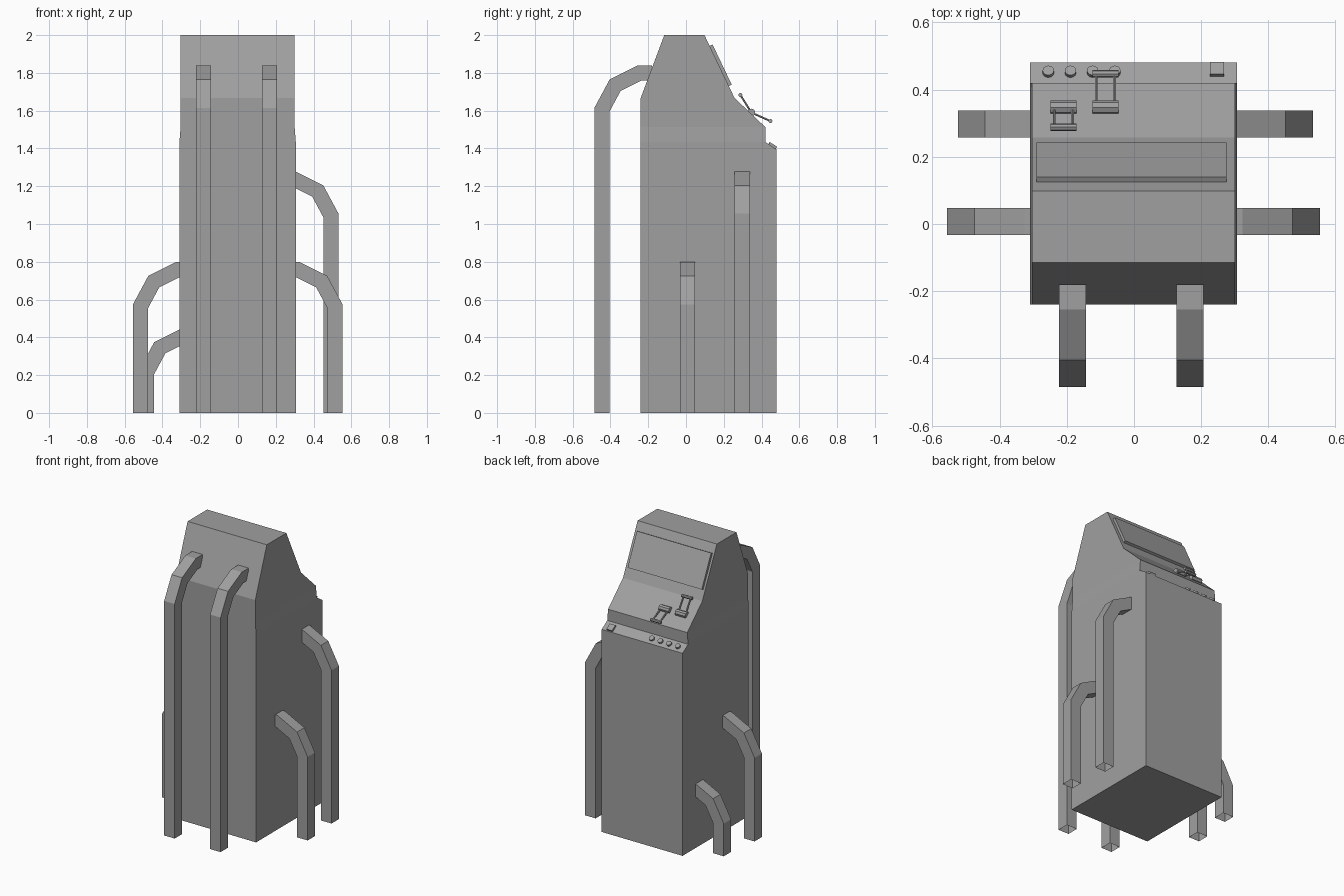
import bpy, bmesh, math
from mathutils import Vector, Matrix

cube = bpy.data.objects.get("Cube")
if cube:
    bpy.data.objects.remove(cube, do_unlink=True)

grey = bpy.data.materials.new("plain grey")
grey.use_nodes = True
grey.diffuse_color = (0.35, 0.35, 0.35, 1)
grey.node_tree.nodes["Principled BSDF"].inputs["Base Color"].default_value = grey.diffuse_color


def finish(name, bm):
    bmesh.ops.recalc_face_normals(bm, faces=bm.faces)
    mesh = bpy.data.meshes.new(name)
    bm.to_mesh(mesh)
    bm.free()
    mesh.materials.append(grey)
    obj = bpy.data.objects.new(name, mesh)
    bpy.context.collection.objects.link(obj)
    return obj


def extrude_x(bm, profile, x0, x1):
    """Extrude a (y, z) outline along x."""
    face = bm.faces.new([bm.verts.new((x0, y, z)) for y, z in profile])
    new = bmesh.ops.extrude_face_region(bm, geom=[face])["geom"]
    verts = [g for g in new if isinstance(g, bmesh.types.BMVert)]
    bmesh.ops.translate(bm, verts=verts, vec=(x1 - x0, 0, 0))


def slope_matrix(a, b, t, x, lift=0):
    """Frame on the slope a-b: local x across, y up the slope, z outward."""
    a, b = Vector((0, *a)), Vector((0, *b))
    up = (a - b).normalized()
    across = Vector((-1, 0, 0))
    out = across.cross(up)
    pos = a.lerp(b, t) + out * lift + Vector((x, 0, 0))
    return Matrix.Translation(pos) @ Matrix((across, up, out)).transposed().to_4x4()


def box(name, matrix, size):
    bm = bmesh.new()
    bmesh.ops.create_cube(bm, size=1, matrix=matrix @ Matrix.Diagonal((*size, 1)))
    return finish(name, bm)


def rod(name, start, end, radius, sides):
    start, end = Vector(start), Vector(end)
    d = end - start
    m = Matrix.Translation((start + end) / 2) @ d.to_track_quat("Z", "Y").to_matrix().to_4x4()
    bm = bmesh.new()
    bmesh.ops.create_cone(bm, cap_ends=True, segments=sides, radius1=radius,
                          radius2=radius, depth=d.length, matrix=m)
    return finish(name, bm)


# Cabinet: side outline, upper part slightly narrower
top_back, top_front = (-0.115, 2.0), (0.098, 2.0)
desk_back, desk_front = (0.257, 1.667), (0.42, 1.513)
ledge_back, ledge_front = (0.42, 1.434), (0.48, 1.395)
outline = [(-0.24, 0), (0.48, 0), ledge_front, ledge_back, desk_front,
           desk_back, top_front, top_back, (-0.24, 1.667)]
bm = bmesh.new()
extrude_x(bm, outline, -0.308, 0.308)
for z in (ledge_back[1], desk_front[1]):
    bmesh.ops.bisect_plane(bm, geom=bm.verts[:] + bm.edges[:] + bm.faces[:],
                           dist=0.0005, plane_co=(0, 0, z), plane_no=(0, 0, 1))
for v in bm.verts:
    if v.co.z > 1.5:
        v.co.x *= 0.98
    v.co.x -= 0.002
finish("cabinet", bm)

# Screen plate on the upper slope
box("screen", slope_matrix(top_front, desk_back, 0.49, -0.007, 0.007), (0.565, 0.236, 0.02))

# Buttons on the ledge
for i in range(4):
    m = slope_matrix(ledge_back, ledge_front, 0.5, -0.255 + 0.066 * i)
    out = m.to_3x3() @ Vector((0, 0, 0.013))
    rod(f"round_button_{i + 1}", m.translation - out, m.translation + out, 0.017, 12)
box("square_button", slope_matrix(ledge_back, ledge_front, 0.62, 0.247), (0.043, 0.044, 0.026))

# Two levers: drum on the desk, twin arms and a grip bar
pivot = Vector((0, 0.346, 1.59))
for name, x, tip in (("left_lever", -0.085, (0, 0.447, 1.545)),
                     ("right_lever", -0.21, (0, 0.288, 1.683))):
    side = Vector((0.039, 0, 0))
    base, grip = pivot + Vector((x, 0, 0)), Vector(tip) + Vector((x, 0, 0))
    rod(name + "_drum", base - side, base + side, 0.021, 8)
    rod(name + "_grip", grip - side, grip + side, 0.011, 8)
    for s in (-0.7, 0.7):
        rod(name + "_arm", base + side * s, grip + side * s, 0.005, 6)


def duct(name, foot, inward, height, half=0.04):
    """Square duct rising from the floor and bending into the cabinet; open at the foot."""
    path = [Vector(p) for p in ((0, 0), (0, height - 0.195), (0.07, height - 0.065),
                                (0.2, height), (0.265, height))]
    foot, inward = Vector((*foot, 0)), Vector((*inward, 0))
    side = inward.cross(Vector((0, 0, 1)))
    bm = bmesh.new()
    rings = []
    for i, p in enumerate(path):
        d0 = (p - path[max(i - 1, 0)]).normalized()
        d1 = (path[min(i + 1, len(path) - 1)] - p).normalized()
        d = (d0 + d1).normalized()
        stretch = half / max(d.dot(d1), d.dot(d0))
        n = Vector((-d.y, d.x)) * stretch
        ring = []
        for a, b in ((1, 1), (1, -1), (-1, -1), (-1, 1)):
            q = p + n * a
            ring.append(bm.verts.new(foot + inward * q.x + Vector((0, 0, q.y)) + side * half * b))
        rings.append(ring)
    for r0, r1 in zip(rings, rings[1:]):
        for k in range(4):
            j = (k + 1) % 4
            bm.faces.new((r0[k], r0[j], r1[j], r1[k]))
    bm.faces.new(rings[-1])
    finish(name, bm)


# Ducts around the cabinet
duct("front_duct_left", (0.167, -0.445), (0, 1), 1.8)
duct("front_duct_right", (-0.183, -0.445), (0, 1), 1.8)
duct("left_duct_tall", (0.492, 0.298), (-1, 0), 1.24)
duct("left_duct_short", (0.513, 0.008), (-1, 0), 0.76)
duct("right_duct_tall", (-0.516, 0.008), (1, 0), 0.76)
duct("right_duct_short", (-0.484, 0.298), (1, 0), 0.41)
